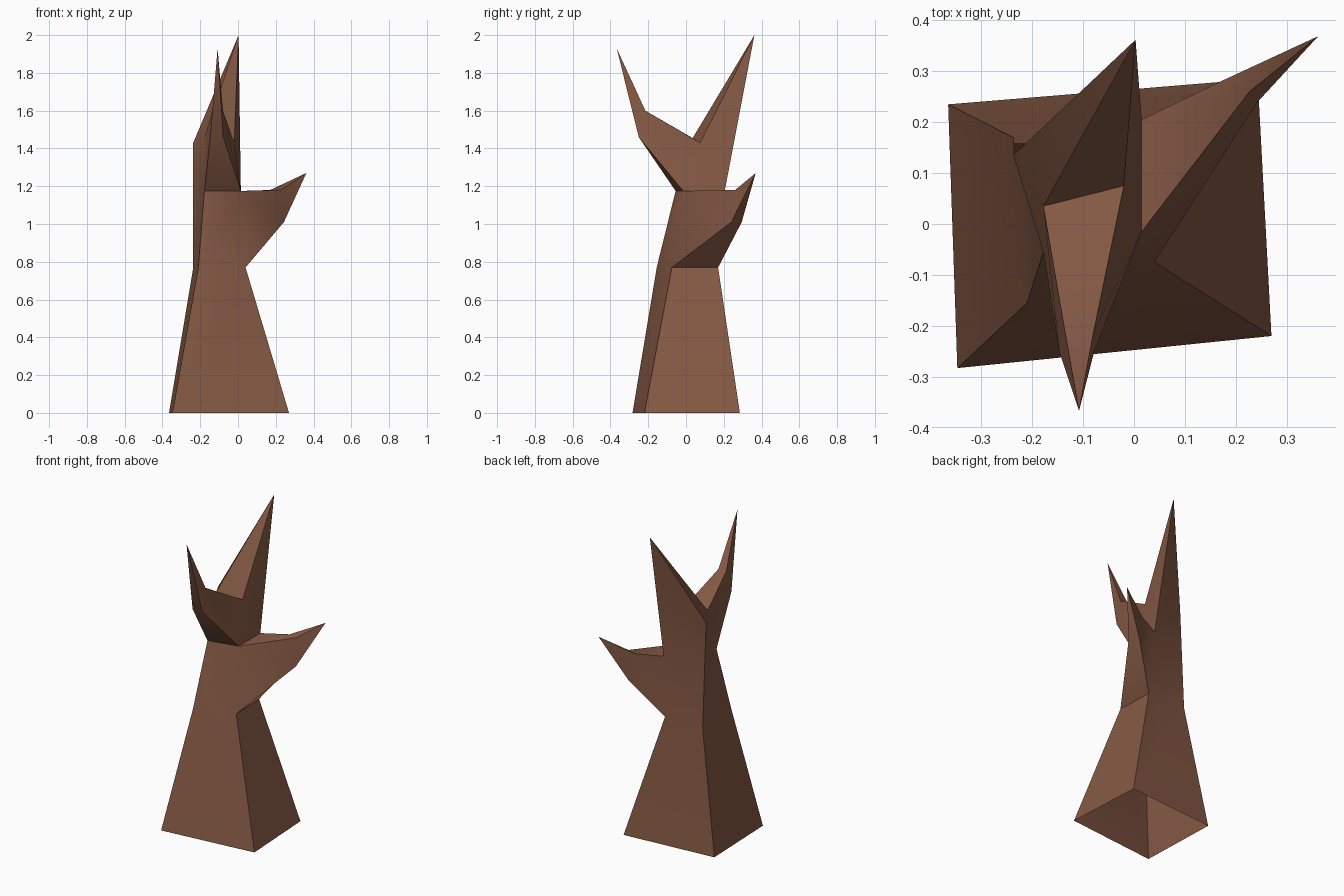
import bpy, bmesh, math

if "Cube" in bpy.data.objects:
    bpy.data.objects.remove(bpy.data.objects["Cube"])

bm = bmesh.new()


def ring(*points):
    return [bm.verts.new(p) for p in points]


def loft(a, b, skip=()):
    # quads between two four-sided sections
    for i in range(4):
        if i not in skip:
            j = (i + 1) % 4
            bm.faces.new((a[i], a[j], b[j], b[i]))


def spike(a, tip):
    # close a section to a point
    t = bm.verts.new(tip)
    for i in range(4):
        bm.faces.new((a[i], a[(i + 1) % 4], t))


# Trunk sections (front left, front right, back right, back left), open underneath
base = ring((-.347, -.283, 0), (.27, -.22, 0), (.243, .285, 0), (-.365, .235, 0))
waist = ring((-.21, -.155, .77), (.04, -.075, .77), (.03, .17, .77), (-.237, .17, .77))
top = ring((-.178, -.055, 1.175), (.015, -.015, 1.175), (.015, .205, 1.175), (-.237, .135, 1.43))
loft(base, waist)
loft(waist, top, skip=(1,))      # right side opens into the side branch

# Fork between the front branch and the tall back spike
fork_l, fork_r = ring((-.178, .035, 1.455), (-.02, .075, 1.43))
bm.faces.new((top[1], top[2], fork_r))
bm.faces.new((top[3], top[0], fork_l))

# Tall back spike
spike([fork_l, fork_r, top[2], top[3]], (.003, .362, 2.0))

# Front branch
elbow = ring((-.147, -.25, 1.46), (-.078, -.25, 1.46), (-.08, -.215, 1.6), (-.135, -.215, 1.6))
loft([top[0], top[1], fork_r, fork_l], elbow)
spike(elbow, (-.108, -.367, 1.93))

# Side branch
elbow = ring((.243, .24, 1.01), (.205, .295, 1.01), (.17, .28, 1.18), (.227, .26, 1.18))
loft([waist[1], waist[2], top[2], top[1]], elbow)
spike(elbow, (.362, .369, 1.27))

bmesh.ops.recalc_face_normals(bm, faces=bm.faces[:])
mesh = bpy.data.meshes.new("dead_tree_trunk")
bm.to_mesh(mesh)
bm.free()

bark = bpy.data.materials.new("brown bark")
bark.diffuse_color = (.235, .1, .058, 1)
bark.use_nodes = True
bark.node_tree.nodes["Principled BSDF"].inputs["Base Color"].default_value = bark.diffuse_color
mesh.materials.append(bark)

tree = bpy.data.objects.new("dead_tree_trunk", mesh)
bpy.context.collection.objects.link(tree)
bpy.context.view_layer.objects.active = tree
tree.select_set(True)
bpy.ops.object.shade_smooth_by_angle(angle=math.radians(38))
